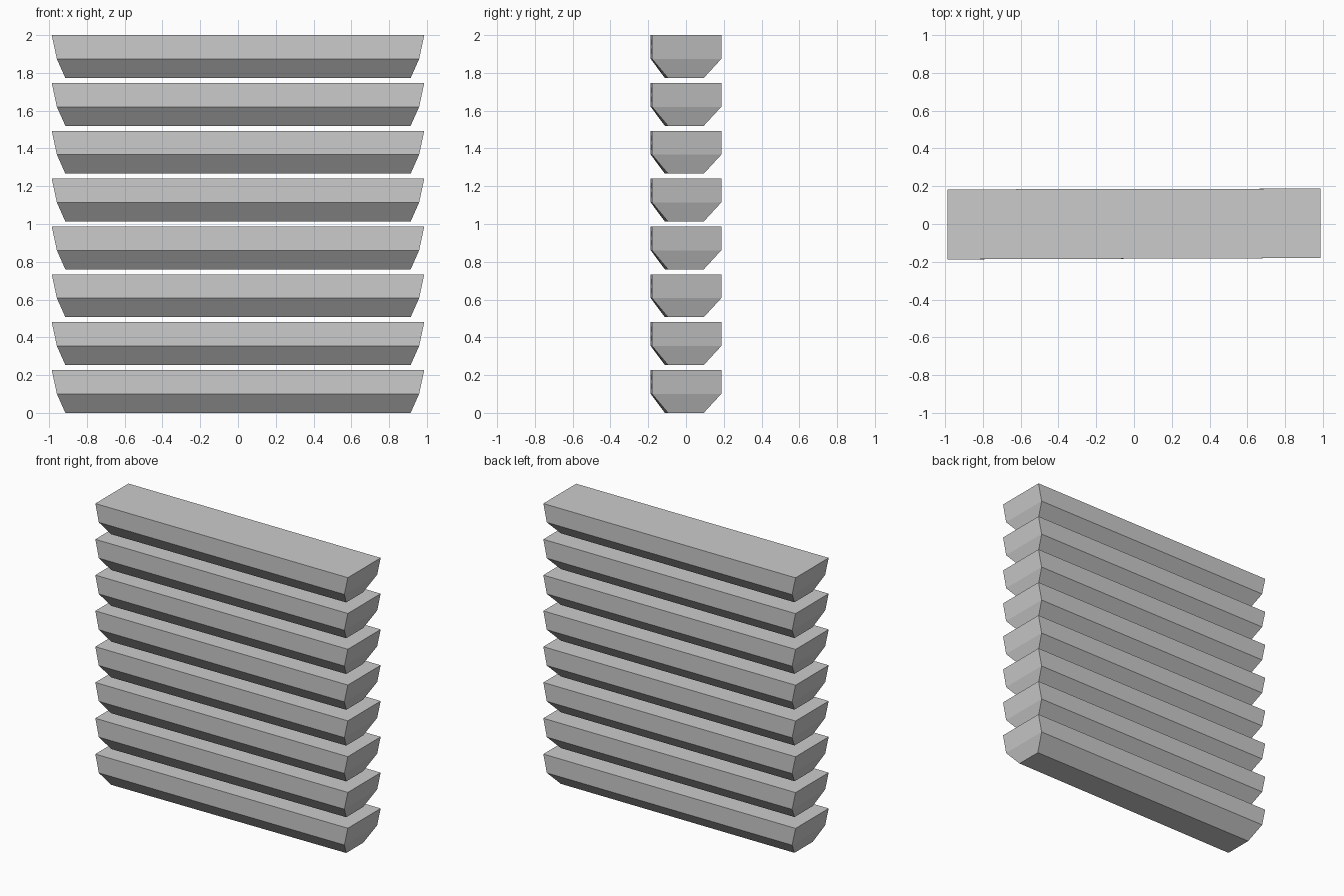
import bpy
import bmesh

if "Cube" in bpy.data.objects:
    bpy.data.objects.remove(bpy.data.objects["Cube"])

COUNT = 8
HEIGHT = 0.227
PITCH = (2.0 - HEIGHT) / (COUNT - 1)

# Each ring: z, half length, then y at front-left, front-right, back-right, back-left
RINGS = [
    (0.0, 0.914, -0.112, -0.095, 0.094, 0.092),
    (0.101, 0.959, -0.187, -0.180, 0.187, 0.183),
    (HEIGHT, 0.986, -0.187, -0.180, 0.187, 0.183),
]


def slat_mesh():
    """Tapered bar with chamfered lower half, lofted through the rings."""
    bm = bmesh.new()
    loops = []
    for z, hx, fl, fr, br, bl in RINGS:
        corners = [(-hx, fl), (hx, fr), (hx, br), (-hx, bl)]
        loops.append([bm.verts.new((x, y, z)) for x, y in corners])
    for low, high in zip(loops, loops[1:]):
        for i in range(4):
            j = (i + 1) % 4
            bm.faces.new((low[i], low[j], high[j], high[i]))
    bm.faces.new(loops[0][::-1])
    bm.faces.new(loops[-1])
    bmesh.ops.recalc_face_normals(bm, faces=bm.faces)
    mesh = bpy.data.meshes.new("slat")
    bm.to_mesh(mesh)
    bm.free()
    return mesh


# Evenly stacked slats sharing one mesh
mesh = slat_mesh()
for n in range(COUNT):
    slat = bpy.data.objects.new(f"slat_{n + 1}", mesh)
    slat.location.z = n * PITCH
    bpy.context.collection.objects.link(slat)
